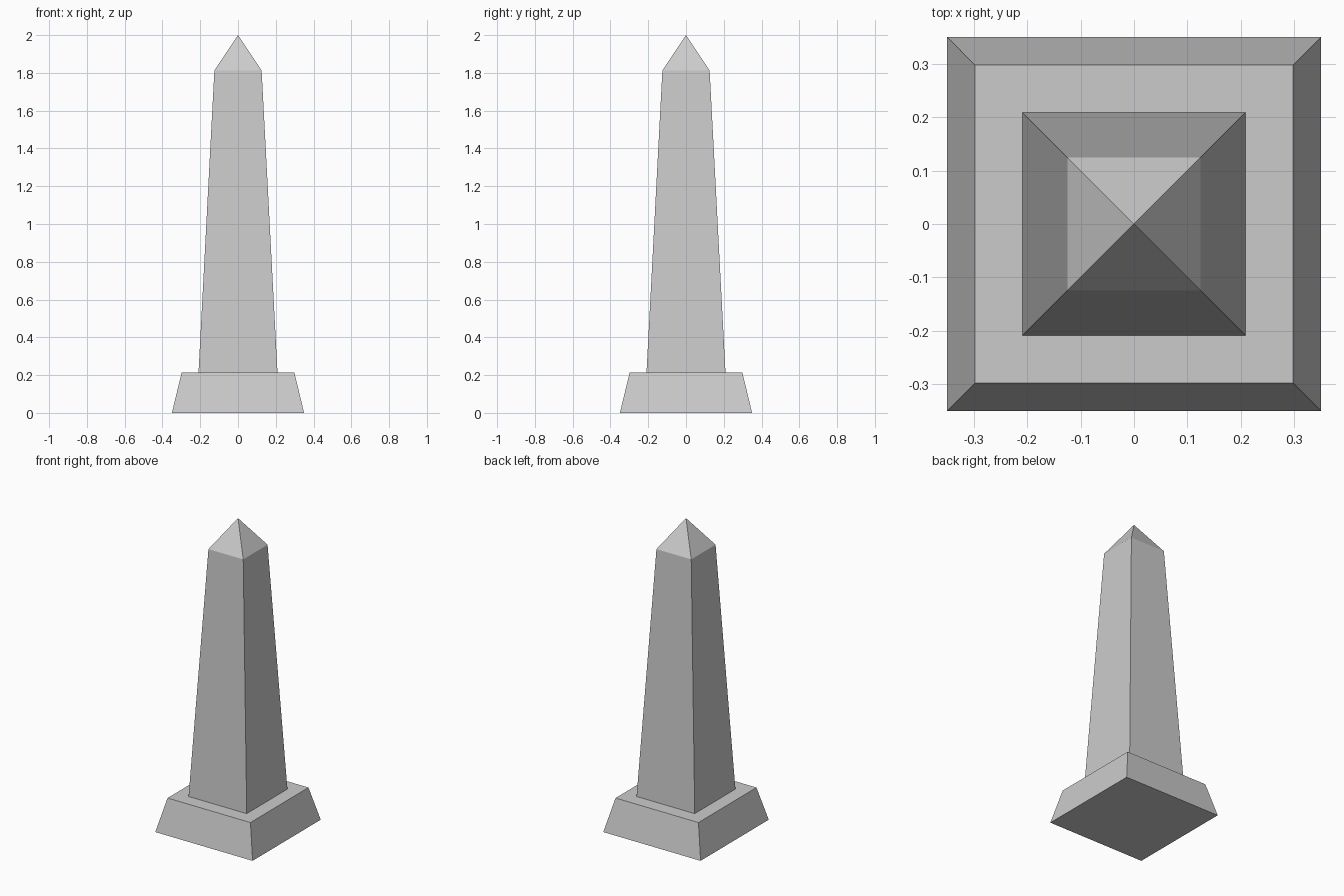
import bpy
import bmesh

if "Cube" in bpy.data.objects:
    bpy.data.objects.remove(bpy.data.objects["Cube"])


def square_loft(name, profile, close_bottom=False):
    """Loft square rings through (half width, z) points; half width 0 is an apex."""
    bm = bmesh.new()
    rings = []
    for h, z in profile:
        corners = [(-h, -h), (h, -h), (h, h), (-h, h)] if h else [(0, 0)]
        rings.append([bm.verts.new((x, y, z)) for x, y in corners])
    for low, high in zip(rings, rings[1:]):
        for i in range(4):
            j = (i + 1) % 4
            upper = [high[j], high[i]] if len(high) == 4 else [high[0]]
            bm.faces.new([low[i], low[j]] + upper)
    if close_bottom:
        bm.faces.new(rings[0][::-1])
    mesh = bpy.data.meshes.new(name)
    bm.to_mesh(mesh)
    bm.free()
    obj = bpy.data.objects.new(name, mesh)
    bpy.context.collection.objects.link(obj)
    return obj


BASE_TOP, SHAFT_TOP = 0.215, 1.813
SHAFT_LOW, SHAFT_HIGH = 0.209, 0.125

# Sloped plinth with a flat ledge running in to the shaft
square_loft("plinth", [(0.35, 0), (0.298, BASE_TOP), (SHAFT_LOW, BASE_TOP)], True)

# Tapered shaft
square_loft("shaft", [(SHAFT_LOW, BASE_TOP), (SHAFT_HIGH, SHAFT_TOP)])

# Pyramid cap
square_loft("pyramid_cap", [(SHAFT_HIGH, SHAFT_TOP), (0, 2.0)])
